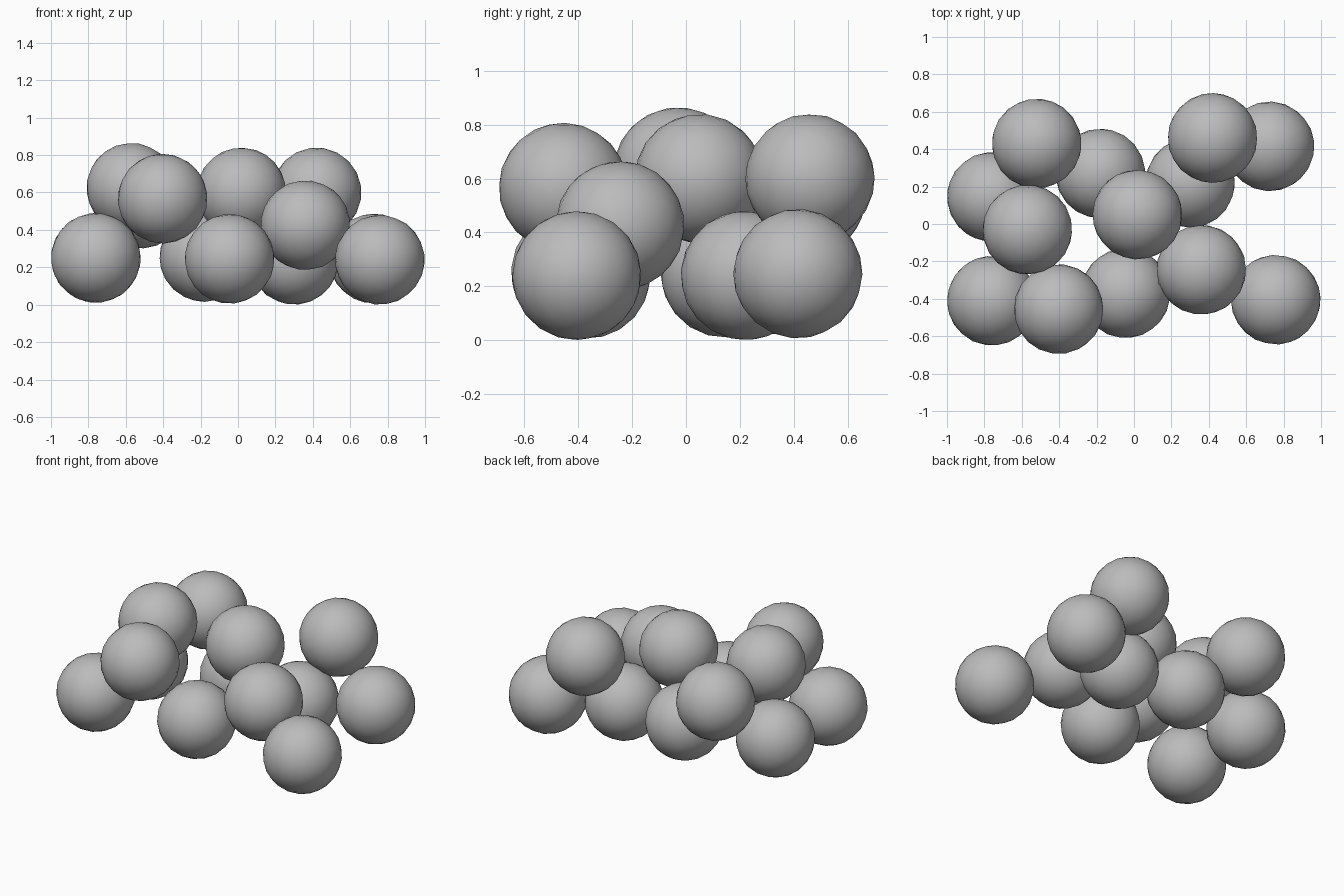
import bpy
import math
import random

random.seed(4)

if "Cube" in bpy.data.objects:
    bpy.data.objects.remove(bpy.data.objects["Cube"], do_unlink=True)

RADIUS = 0.24

# Plain grey for every ball
grey = bpy.data.materials.new("stone_grey")
grey.use_nodes = True
colour = (0.5, 0.5, 0.5, 1)
grey.diffuse_color = colour
grey.node_tree.nodes["Principled BSDF"].inputs["Base Color"].default_value = colour


def add_ball(name, centre):
    """A slightly faceted, smooth-shaded ball, turned at random."""
    turn = [random.uniform(0, math.tau) for _ in range(3)]
    bpy.ops.mesh.primitive_ico_sphere_add(
        subdivisions=3, radius=RADIUS, location=centre, rotation=turn)
    ball = bpy.context.object
    ball.name = name
    ball.data.materials.append(grey)
    bpy.ops.object.shade_smooth()


# Lower layer, resting on the ground
lower = [
    (-0.76, 0.145, 0.25), (-0.76, -0.41, 0.25), (-0.18, 0.27, 0.255),
    (-0.045, -0.37, 0.245), (0.30, 0.22, 0.24), (0.725, 0.415, 0.247),
    (0.758, -0.405, 0.24),
]
# Upper layer, leaning on the balls below
upper = [
    (-0.52, 0.43, 0.54), (-0.57, -0.03, 0.625), (-0.403, -0.455, 0.567),
    (0.018, 0.05, 0.60), (0.42, 0.46, 0.60), (0.36, -0.245, 0.425),
]
for layer, centres in (("lower_ball", lower), ("upper_ball", upper)):
    for number, centre in enumerate(centres, 1):
        add_ball(f"{layer}_{number}", centre)
